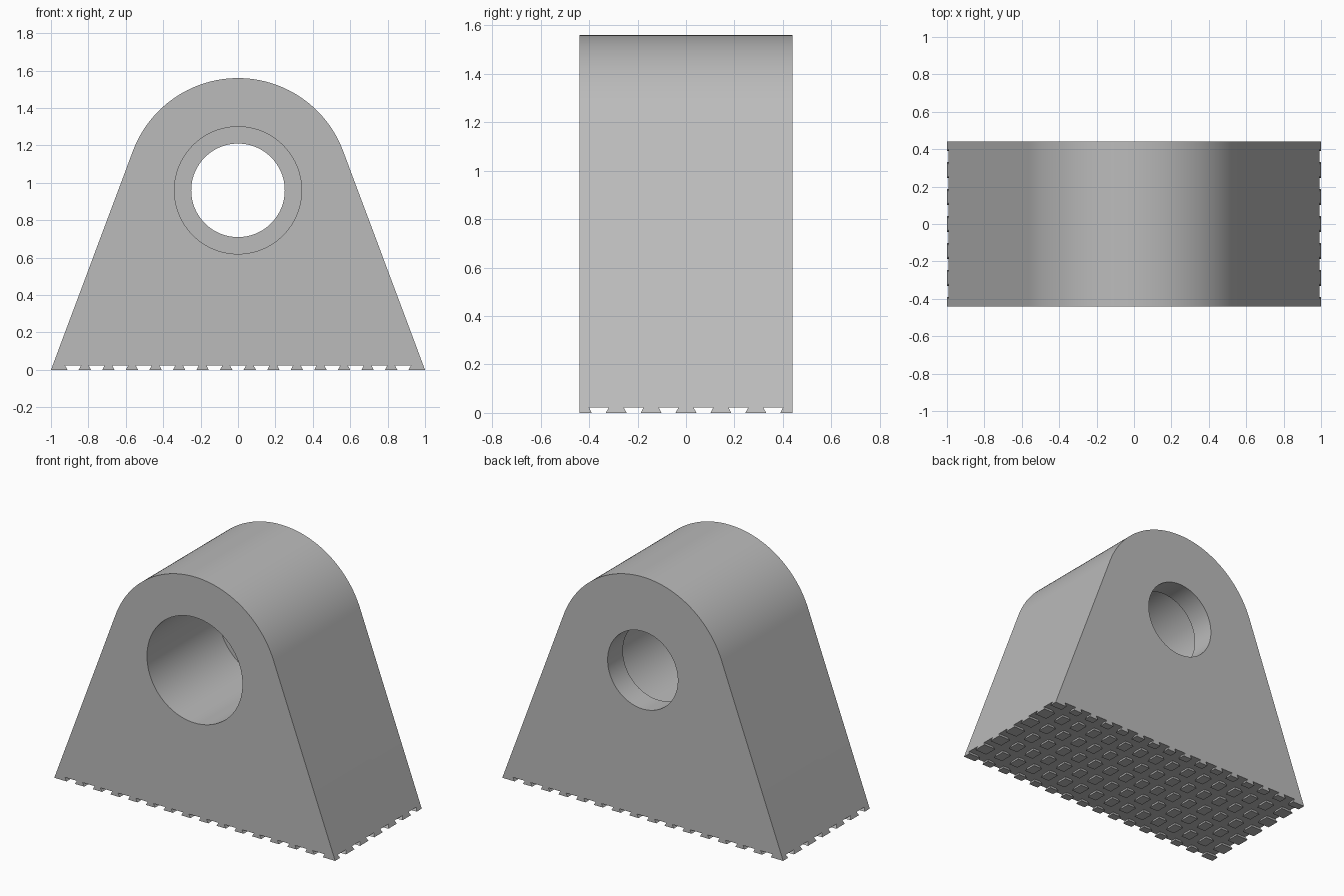
import bpy
import bmesh
from math import sin, cos, pi, atan2, acos, hypot
from mathutils import Vector

if "Cube" in bpy.data.objects:
    bpy.data.objects.remove(bpy.data.objects["Cube"])

HALF_DEPTH = 0.44
AXIS_Z = 0.96
ROUND_R = 0.6
BORE_R, COUNTERBORE_R = 0.25, 0.34
STEP_Y = 0.285
GROOVE_H = 0.023

grey = bpy.data.materials.new("plain grey")
grey.use_nodes = True
colour = (0.5, 0.5, 0.5, 1)
grey.diffuse_color = colour
grey.node_tree.nodes["Principled BSDF"].inputs["Base Color"].default_value = colour


def add_prisms(name, profiles, start, end, along_y=True):
    """One object holding each profile (side, z) extruded along y or x."""
    bm = bmesh.new()
    for profile in profiles:
        if along_y:
            verts = [bm.verts.new((s, start, z)) for s, z in profile]
            move = Vector((0, end - start, 0))
        else:
            verts = [bm.verts.new((start, s, z)) for s, z in profile]
            move = Vector((end - start, 0, 0))
        face = bm.faces.new(verts)
        new = bmesh.ops.extrude_face_region(bm, geom=[face], use_keep_orig=True)
        moved = [v for v in new["geom"] if isinstance(v, bmesh.types.BMVert)]
        bmesh.ops.translate(bm, verts=moved, vec=move)
    bmesh.ops.recalc_face_normals(bm, faces=bm.faces)
    mesh = bpy.data.meshes.new(name)
    bm.to_mesh(mesh)
    bm.free()
    mesh.materials.append(grey)
    obj = bpy.data.objects.new(name, mesh)
    bpy.context.collection.objects.link(obj)
    return obj


def arc(radius, start, end, steps):
    return [(radius * cos(start + (end - start) * i / steps),
             AXIS_Z + radius * sin(start + (end - start) * i / steps))
            for i in range(steps + 1)]


def groove(centre, top, bottom):
    """Dovetail section, wider at its roof, reaching just below the floor."""
    flare = (top - bottom) / 2
    return [(centre - bottom / 2 + flare, -GROOVE_H), (centre + bottom / 2 - flare, -GROOVE_H),
            (centre + top / 2, GROOVE_H), (centre - top / 2, GROOVE_H)]


# Bracket body: rounded top with straight flanks tangent to it
tangent = atan2(-AXIS_Z, 1) + acos(ROUND_R / hypot(1, AXIS_Z))
outline = [(-1, 0), (1, 0)] + arc(ROUND_R, tangent, pi - tangent, 72)
body = add_prisms("bracket_body", [outline], -HALF_DEPTH, HALF_DEPTH)

# Stepped bore and the crossing grooves under the base
circle = 2 * pi
cutters = [
    add_prisms("bore_cutter", [arc(BORE_R, 0, circle, 96)[:-1]], -0.6, 0.6),
    add_prisms("counterbore_cutter", [arc(COUNTERBORE_R, 0, circle, 96)[:-1]], -0.6, STEP_Y),
    add_prisms("cross_groove_cutter",
               [groove(0.126 * (i - 7), 0.085, 0.06) for i in range(15)], -0.6, 0.6),
    add_prisms("long_groove_cutter",
               [groove(0.144 * (i - 2.5), 0.083, 0.058) for i in range(6)], -1.2, 1.2, False),
]
bpy.ops.object.select_all(action="DESELECT")
body.select_set(True)
bpy.context.view_layer.objects.active = body
for cutter in cutters:
    cutter.hide_render = True
    cut = body.modifiers.new(cutter.name, "BOOLEAN")
    cut.operation = "DIFFERENCE"
    cut.solver = "EXACT"
    cut.object = cutter
    bpy.ops.object.modifier_apply(modifier=cut.name)
    bpy.data.objects.remove(cutter)

bpy.ops.object.shade_smooth_by_angle(angle=pi / 6)
